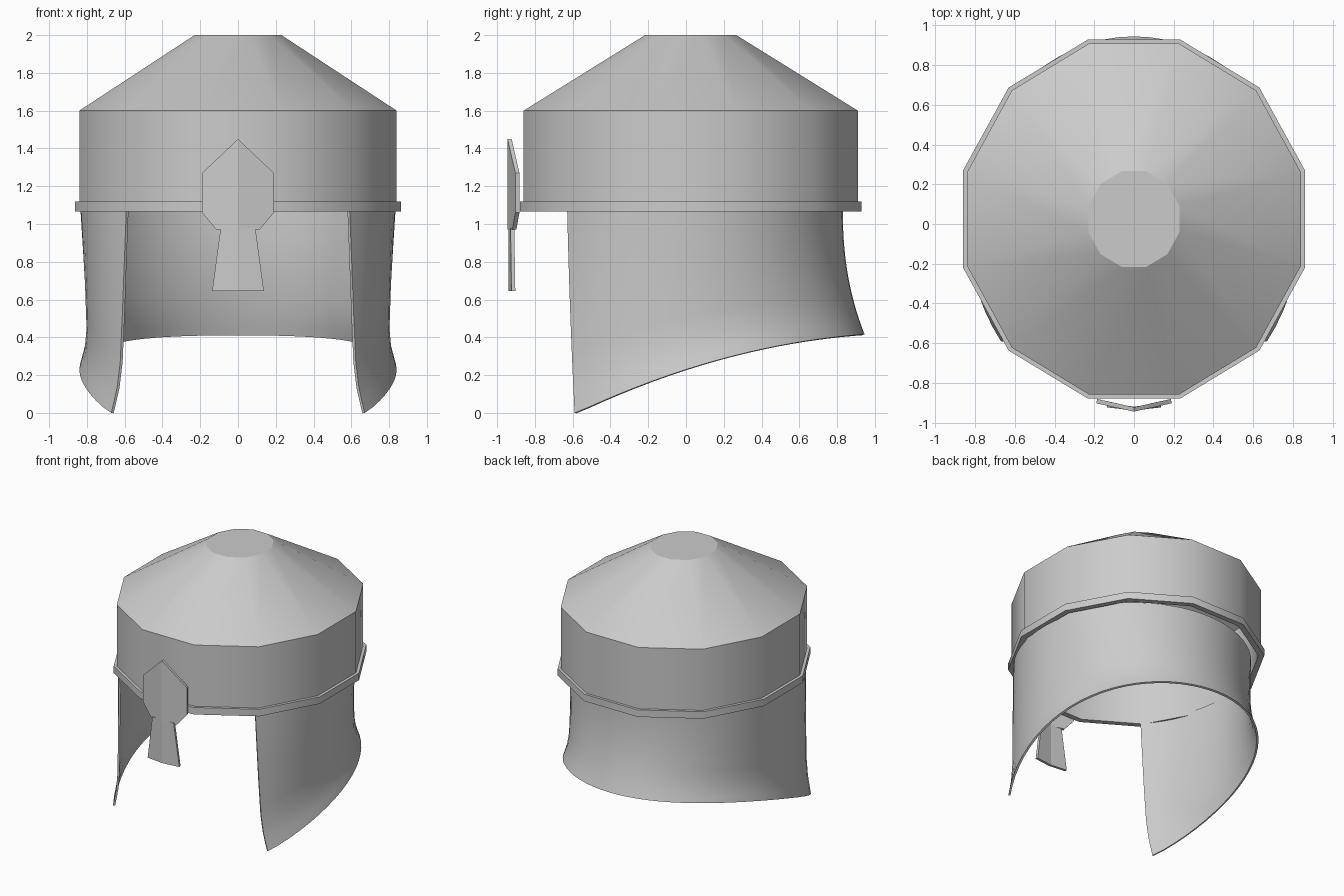
import bpy, bmesh
from math import sin, cos, pi, radians

cube = bpy.data.objects.get("Cube")
if cube:
    bpy.data.objects.remove(cube)

metal = bpy.data.materials.new("grey metal")
metal.use_nodes = True
metal.diffuse_color = (0.6, 0.6, 0.6, 1)
metal.node_tree.nodes["Principled BSDF"].inputs["Base Color"].default_value = (0.6, 0.6, 0.6, 1)


def finish(bm, name):
    mesh = bpy.data.meshes.new(name)
    bm.to_mesh(mesh)
    bm.free()
    obj = bpy.data.objects.new(name, mesh)
    mesh.materials.append(metal)
    bpy.context.collection.objects.link(obj)
    return obj


def thicken(obj, depth):
    """Give a sheet thickness behind its outer face."""
    mod = obj.modifiers.new("thickness", "SOLIDIFY")
    mod.thickness = depth
    mod.offset = -1
    bpy.ops.object.select_all(action="DESELECT")
    obj.select_set(True)
    bpy.context.view_layer.objects.active = obj
    bpy.ops.object.modifier_apply(modifier=mod.name)


def lathe(name, profile, closed, sides=12, y0=0.025):
    """Twelve-sided oval rings of (z, x radius, y radius), smooth around, sharp between rings."""
    bm = bmesh.new()
    rings = []
    for z, rx, ry in profile:
        angles = [2 * pi * (k + 0.5) / sides for k in range(sides)]
        rings.append([bm.verts.new((rx * cos(a), y0 + ry * sin(a), z)) for a in angles])
    pairs = list(zip(rings, rings[1:]))
    if closed:
        pairs.append((rings[-1], rings[0]))
    else:
        bm.faces.new(rings[0])
        bm.faces.new(rings[-1])
    for a, b in pairs:
        for k in range(sides):
            n = (k + 1) % sides
            bm.faces.new((a[k], a[n], b[n], b[k]))
    bmesh.ops.recalc_face_normals(bm, faces=bm.faces)
    for f in bm.faces:
        f.smooth = True
    for e in bm.edges:
        e.smooth = abs(e.verts[0].co.z - e.verts[1].co.z) > 0.001 
    return finish(bm, name)


# Hollow skull cap: inner top, inner wall, outer wall, sloped roof, flat top
lathe("skull_cap", [(1.97, 0.22, 0.235), (1.585, 0.85, 0.895), (1.065, 0.85, 0.895),
                    (1.065, 0.87, 0.916), (1.6, 0.87, 0.916), (2.0, 0.238, 0.25)], False)

# Raised rim band
lathe("rim_band", [(1.065, 0.86, 0.905), (1.065, 0.893, 0.937),
                   (1.12, 0.893, 0.937), (1.12, 0.86, 0.905)], True)


# Neck and cheek guard: a flared curved sheet, open at the front
def side_radius(t):
    keys = [(0, 0.835), (0.25, 0.822), (0.5, 0.81), (0.75, 0.802), (0.88, 0.812), (1, 0.84)]
    for (t0, r0), (t1, r1) in zip(keys, keys[1:]):
        if t <= t1:
            return r0 + (r1 - r0) * (t - t0) / (t1 - t0)
    return keys[-1][1]


def guard_xy(u, t):
    a = pi / 2 + u * (pi / 2 + radians(45 - 8 * t))
    back = 0.83 + 0.115 * t ** 2.3
    front = 0.89 + 0.09 * t
    return side_radius(t) * cos(a), (back if sin(a) > 0 else front) * sin(a)


def guard_point(u, t):
    x, y = guard_xy(u, t)
    rim = guard_xy(u, 1)[1]
    low = max(0, 0.23 + 0.32 * rim - 0.13 * rim * rim)
    return x, y, 1.09 + (low - 1.09) * t


cols, rows = 48, 16
bm = bmesh.new()
grid = [[bm.verts.new(guard_point(2 * i / cols - 1, j / rows)) for j in range(rows + 1)]
        for i in range(cols + 1)]
for i in range(cols):
    for j in range(rows):
        bm.faces.new((grid[i][j], grid[i][j + 1], grid[i + 1][j + 1], grid[i + 1][j]))
guard = finish(bm, "neck_guard")
thicken(guard, 0.015)
bpy.ops.object.shade_smooth_by_angle(angle=radians(35))


# Front plates: mirrored half outlines folded along the centre line
def folded_plate(name, outline, y, fold, depth):
    bm = bmesh.new()
    right = [bm.verts.new((x, y + fold * x, z)) for x, z in outline]
    left = [v if v.co.x == 0 else bm.verts.new((-v.co.x, v.co.y, v.co.z)) for v in right]
    bm.faces.new(right)
    bm.faces.new(left[::-1])
    thicken(finish(bm, name), depth)


folded_plate("brow_plate", [(0, 0.97), (0.115, 0.97), (0.19, 1.06), (0.19, 1.27), (0, 1.45)],
             -0.945, 0.22, 0.022)
folded_plate("nose_guard", [(0, 0.645), (0.137, 0.645), (0.092, 0.98), (0, 0.98)],
             -0.94, 0.12, 0.02)
